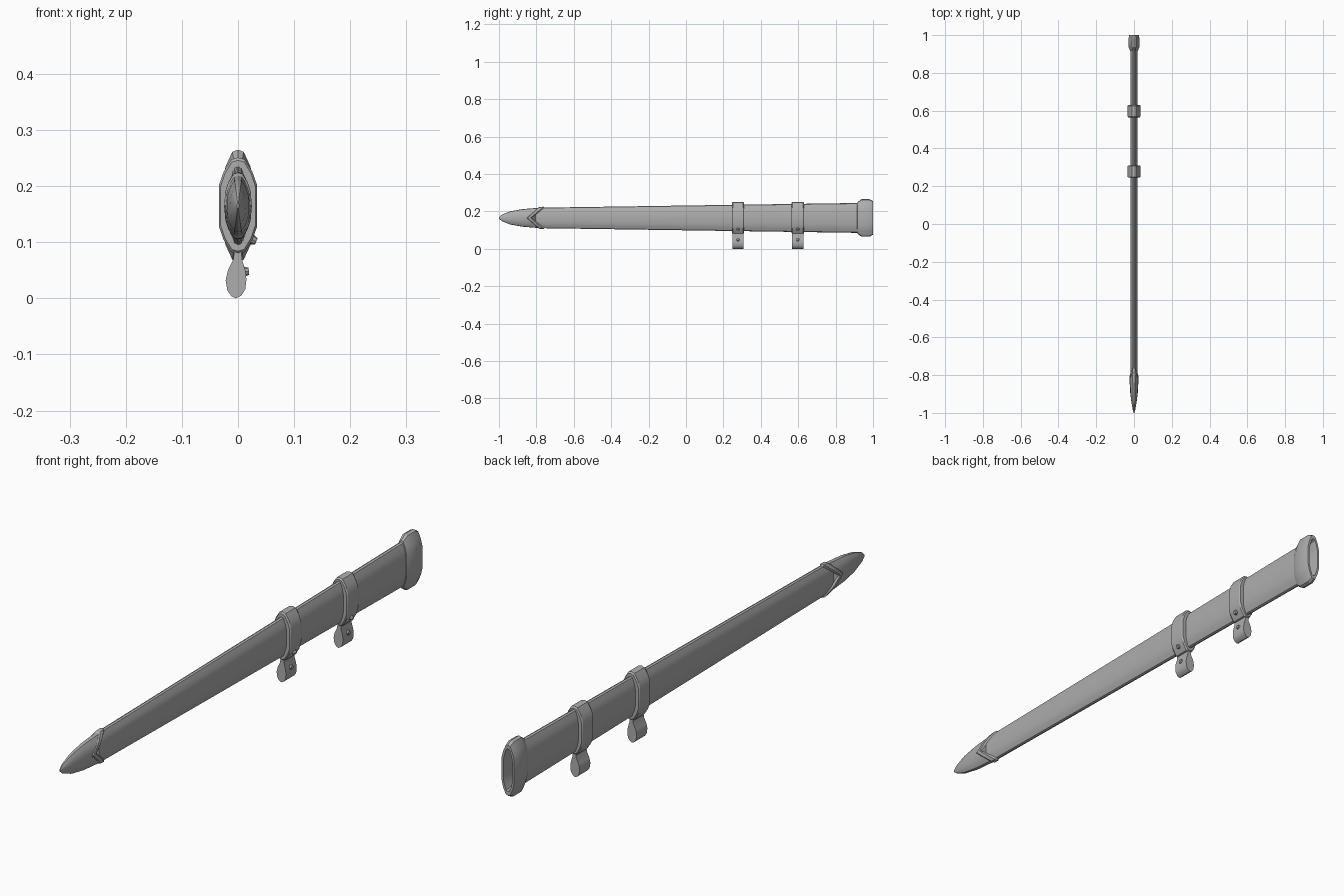
import bpy, bmesh, math
from mathutils import Vector

cube = bpy.data.objects.get("Cube")
if cube:
    bpy.data.objects.remove(cube, do_unlink=True)

grey = bpy.data.materials.new("plain_grey")
grey.use_nodes = True
COLOUR = (0.42, 0.42, 0.42, 1)
grey.diffuse_color = COLOUR
grey.node_tree.nodes["Principled BSDF"].inputs["Base Color"].default_value = COLOUR

MID = 0.165  # height of the sheath's centre line

# Quarter cross-section, mirrored into a closed slim oval with flat sides
QUARTER = [(0, 1), (0.35, 0.96), (0.75, 0.71), (1, 0.43), (1, 0)]
half = QUARTER + [(u, -v) for u, v in QUARTER[-2::-1]]
SECTION = half + [(-u, v) for u, v in half[-2:0:-1]]


def finish(name, bm, angle=25):
    bmesh.ops.recalc_face_normals(bm, faces=bm.faces)
    mesh = bpy.data.meshes.new(name)
    bm.to_mesh(mesh)
    bm.free()
    ob = bpy.data.objects.new(name, mesh)
    bpy.context.collection.objects.link(ob)
    mesh.materials.append(grey)
    bpy.ops.object.select_all(action='DESELECT')
    ob.select_set(True)
    bpy.context.view_layer.objects.active = ob
    bpy.ops.object.shade_smooth_by_angle(angle=math.radians(angle))
    return ob


def loft(name, stations, section=SECTION, cap_start=True, cap_end=True):
    """Skin stations of (y, half width, half height, sweep of the ends)."""
    bm = bmesh.new()
    rings = []
    for y, w, h, sweep in stations:
        rings.append([bm.verts.new((u * w, y + sweep * abs(v), MID + v * h))
                      for u, v in section])
    n = len(section)
    for a, b in zip(rings, rings[1:]):
        for i in range(n):
            j = (i + 1) % n
            bm.faces.new((a[i], a[j], b[j], b[i]))
    if cap_start:
        bm.faces.new(rings[0])
    if cap_end:
        bm.faces.new(rings[-1])
    return finish(name, bm)


# Long tapering sheath
loft("sheath_body", [(-0.84, 0.016, 0.05, 0), (-0.76, 0.018, 0.055, 0),
                     (0.93, 0.0187, 0.08, 0)], cap_end=False)

# Flared throat with a hollow running down inside the sheath
loft("throat", [(0.915, 0.018, 0.077, 0), (0.917, 0.021, 0.085, 0),
                (0.938, 0.029, 0.1, 0), (0.982, 0.029, 0.1, 0),
                (1.0, 0.025, 0.09, 0), (1.0, 0.018, 0.076, 0),
                (0.97, 0.015, 0.07, 0), (-0.7, 0.013, 0.048, 0)],
     cap_start=False)

# Pointed tip cover with a swept, raised lip
TIP_SECTION = [(u if v else u * 1.1, v) for u, v in SECTION]
loft("tip_cover", [(-1.0, 0.002, 0.004, 0), (-0.985, 0.006, 0.017, 0),
                   (-0.94, 0.013, 0.035, 0), (-0.895, 0.018, 0.047, 0.02),
                   (-0.85, 0.020, 0.054, 0.06)], TIP_SECTION)
loft("tip_cover_lip", [(-0.853, 0.019, 0.053, 0.06), (-0.847, 0.0225, 0.059, 0.065),
                       (-0.832, 0.0225, 0.06, 0.07), (-0.826, 0.0165, 0.054, 0.07)],
     TIP_SECTION)


def rivet(name, place, direction):
    bm = bmesh.new()
    bmesh.ops.create_cone(bm, cap_ends=True, segments=8,
                          radius1=0.009, radius2=0.006, depth=0.008)
    ob = finish(name, bm)
    ob.rotation_euler = Vector(direction).to_track_quat('Z', 'Y').to_euler()
    ob.location = place


def hanger(name, y):
    # Teardrop loop below the band
    outline = [(-0.007, 0.085), (-0.008, 0.07), (-0.018, 0.05), (-0.022, 0.032),
               (-0.019, 0.014), (-0.012, 0.004), (-0.004, 0), (0.006, 0.005),
               (0.013, 0.016), (0.015, 0.034), (0.013, 0.05), (0.007, 0.07),
               (0.006, 0.085)]
    bm = bmesh.new()
    face = bm.faces.new([bm.verts.new((x, y - 0.03, z)) for x, z in outline])
    ext = bmesh.ops.extrude_face_region(bm, geom=[face], use_keep_orig=True)
    moved = [g for g in ext["geom"] if isinstance(g, bmesh.types.BMVert)]
    bmesh.ops.translate(bm, verts=moved, vec=(0, 0.06, 0))
    finish(name + "_loop", bm, 35)
    rivet(name + "_loop_rivet", (0.0155, y, 0.048), (1, 0, 0.1))
    rivet(name + "_band_rivet", (0.029, y, 0.103), (0.92, 0, -0.4))


# Two chamfered bands, each with a hanging loop and rivets
for name, y in (("front_band", 0.278), ("rear_band", 0.598)):
    loft(name, [(y - 0.033, 0.031, 0.081, 0), (y - 0.028, 0.034, 0.086, 0),
                (y + 0.028, 0.034, 0.086, 0), (y + 0.033, 0.031, 0.081, 0)])
    hanger(name, y)
